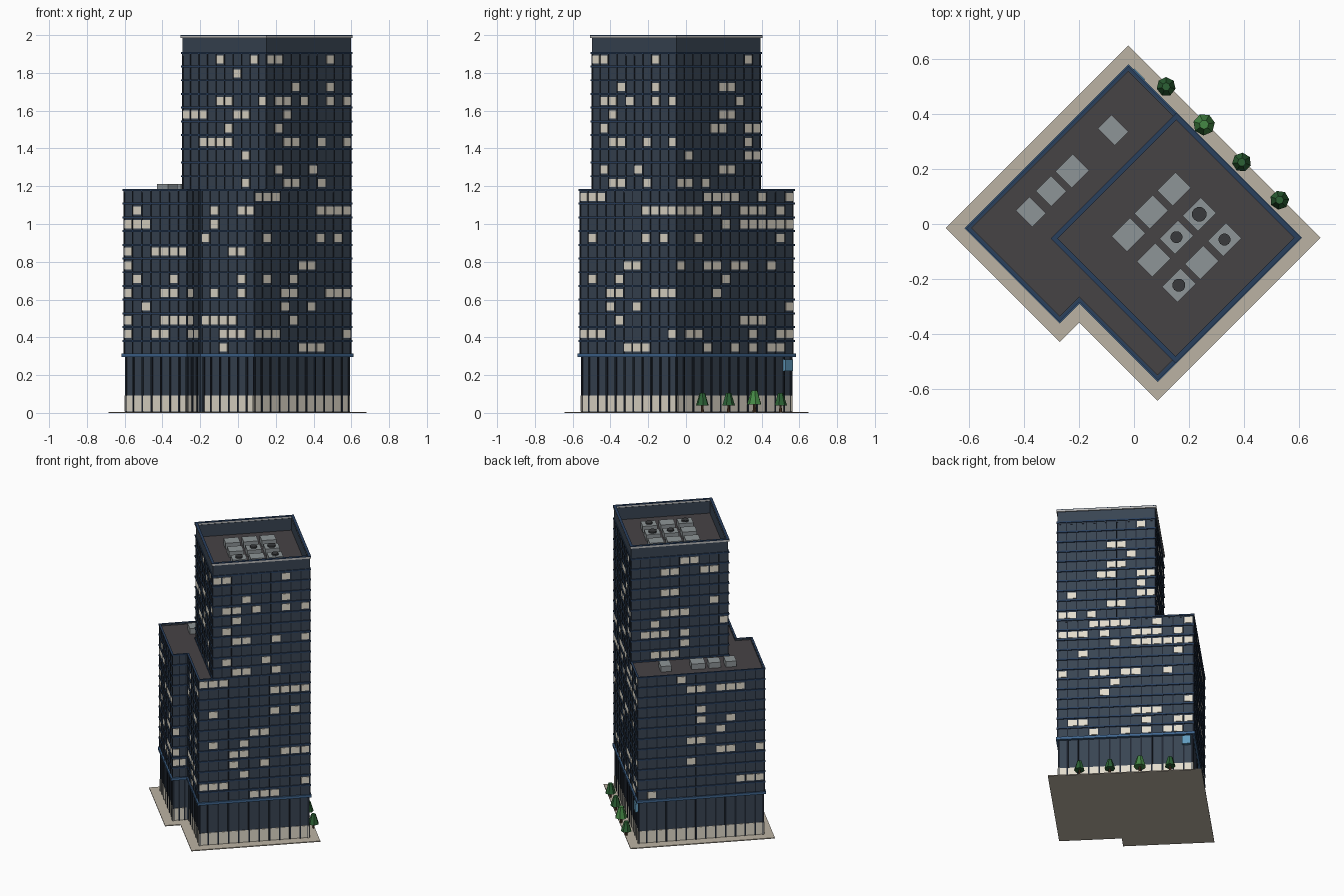
import bpy, bmesh, math, random
from mathutils import Matrix, Vector

if "Cube" in bpy.data.objects:
    bpy.data.objects.remove(bpy.data.objects["Cube"])

random.seed(7)
TURN = Matrix.Rotation(math.radians(45), 4, 'Z')   # whole building stands at 45 degrees
FLOOR, Z0 = 0.0726, 0.309                          # storey height, first storey level
Z_LOW, Z_TOWER = Z0 + 12 * FLOOR, Z0 + 22 * FLOOR

COL = {
    "glass": (0.04, 0.058, 0.085), "dark": (0.014, 0.02, 0.032), "ledge": (0.022, 0.05, 0.11),
    "band": (0.05, 0.13, 0.27), "lit": (0.76, 0.71, 0.6), "roof": (0.062, 0.056, 0.06),
    "paving": (0.5, 0.45, 0.37), "metal": (0.27, 0.3, 0.31), "fan": (0.04, 0.042, 0.045),
    "trim": (0.5, 0.5, 0.5), "sign": (0.12, 0.33, 0.52), "trunk": (0.1, 0.05, 0.025),
    "leaf": (0.025, 0.12, 0.035), "leaf_light": (0.06, 0.25, 0.06),
}
MAT = {}
for key, c in COL.items():
    MAT[key] = bpy.data.materials.new(key)
    MAT[key].diffuse_color = (*c, 1)

# Footprints, counter-clockwise, in the building's own axes
BLOCK = [(.392, -.463), (.392, .421), (-.442, .421), (-.442, -.06), (-.341, -.06), (-.341, -.463)]
TOWER = [(.392, -.463), (.392, .175), (-.25, .175), (-.25, -.463)]


def finish(name, bm, mat, turn=True):
    me = bpy.data.meshes.new(name)
    if turn:
        bm.transform(TURN)
    bm.to_mesh(me)
    bm.free()
    me.materials.append(MAT[mat])
    ob = bpy.data.objects.new(name, me)
    bpy.context.collection.objects.link(ob)
    return ob


def edges(outline):
    pts = [Vector((*p, 0)) for p in outline]
    for a, b in zip(pts, pts[1:] + pts[:1]):
        t = (b - a).normalized()
        yield a, t, Vector((t.y, -t.x, 0)), (b - a).length


def offset(outline, d):
    es = list(edges(outline))
    return [e[0] + (e[2] + es[i - 1][2]) * d for i, e in enumerate(es)]


def prism(bm, outline, d, z0, z1):
    lo, hi = ([bm.verts.new((p.x, p.y, z)) for p in offset(outline, d)] for z in (z0, z1))
    n = len(lo)
    bm.faces.new(lo[::-1])
    bm.faces.new(hi)
    for i in range(n):
        j = (i + 1) % n
        bm.faces.new((lo[i], lo[j], hi[j], hi[i]))


def ring(bm, outline, d_out, d_in, z0, z1):
    loops = [[bm.verts.new((p.x, p.y, z)) for p in offset(outline, d)]
             for d, z in ((d_out, z0), (d_out, z1), (d_in, z1), (d_in, z0))]
    n = len(outline)
    for k in range(4):
        a, b = loops[k], loops[(k + 1) % 4]
        for i in range(n):
            j = (i + 1) % n
            bm.faces.new((a[i], a[j], b[j], b[i]))


def box(bm, centre, size, t=Vector((1, 0, 0)), n=Vector((0, 1, 0))):
    rot = Matrix((t, n, t.cross(n))).transposed().to_4x4()
    bmesh.ops.create_cube(bm, size=1, matrix=Matrix.Translation(centre) @ rot @ Matrix.Diagonal((*size, 1)))


def solid(name, mat, outline, d, z0, z1):
    bm = bmesh.new()
    prism(bm, outline, d, z0, z1)
    return finish(name, bm, mat)


def rim(name, mat, outline, d_out, d_in, z0, z1):
    bm = bmesh.new()
    ring(bm, outline, d_out, d_in, z0, z1)
    return finish(name, bm, mat)


def facade(name, outline, first, last, z_top):
    """Floor ledges, mullions and lit windows on every side."""
    ledges, mullions, lit = bmesh.new(), bmesh.new(), bmesh.new()
    for k in range(first, last + 1):
        z = Z0 + k * FLOOR
        ring(ledges, outline, 0.001, -0.01, z - 0.005, z + 0.005)
    zb = Z0 + first * FLOOR
    for a, t, n, length in edges(outline):
        bays = max(1, round(length / 0.066))
        w = length / bays
        for i in range(bays + 1):
            s = min(max(i * w, 0.007), length - 0.007)
            box(mullions, a + t * s - n * 0.006 + Vector((0, 0, (zb + z_top) / 2)),
                (0.006, 0.007, z_top - zb), t, n)
        for k in range(first, last):
            on = False
            for i in range(bays):
                on = random.random() < (0.36 if on else 0.15)
                if on:
                    c = a + t * (i + 0.5) * w - n * 0.006 + Vector((0, 0, Z0 + (k + 0.5) * FLOOR))
                    box(lit, c, (w * 0.84, 0.006, 0.043), t, n)
    finish(name + "_ledges", ledges, "ledge")
    finish(name + "_mullions", mullions, "dark")
    finish(name + "_lit_windows", lit, "lit")


# Paving slab and ground storey
solid("paving", "paving", BLOCK, 0.053, 0, 0.006)
solid("ground_storey", "glass", BLOCK, -0.014, 0.004, 0.3)
posts, shops = bmesh.new(), bmesh.new()
for a, t, n, length in edges(BLOCK):
    bays = round(length / 0.066)
    w = length / bays
    for i in range(bays + 1):
        s = min(max(i * w, 0.014), length - 0.014)
        box(posts, a + t * s - n * 0.013 + Vector((0, 0, 0.152)), (0.01, 0.01, 0.296), t, n)
        if i < bays:
            box(shops, a + t * (i + .5) * w - n * 0.014 + Vector((0, 0, 0.049)), (w * 0.88, 0.006, 0.084), t, n)
finish("ground_posts", posts, "dark")
finish("shop_windows", shops, "lit")
rim("ground_band", "band", BLOCK, 0.005, -0.02, 0.296, 0.314)

# Lower block
solid("block_wall", "glass", BLOCK, -0.006, 0.3, Z_LOW - 0.012)
facade("block", BLOCK, 0, 12, Z_LOW)
rim("block_parapet", "glass", BLOCK, -0.005, -0.014, Z_LOW - 0.014, Z_LOW + 0.003)
solid("block_roof", "roof", BLOCK, -0.013, Z_LOW - 0.014, Z_LOW - 0.007)

# Tower with a tall parapet round a sunken roof
solid("tower_wall", "glass", TOWER, -0.006, Z_LOW - 0.01, 1.895)
facade("tower", TOWER, 12, 22, Z_TOWER)
rim("tower_parapet", "glass", TOWER, -0.005, -0.016, 1.89, 1.985)
rim("tower_trim", "trim", TOWER, 0.002, -0.014, 1.984, 1.996)
rim("tower_coping", "ledge", TOWER, 0.002, -0.016, 1.996, 2.0)
solid("tower_roof", "roof", TOWER, -0.015, 1.893, 1.9)

# Roof plant: grid of units on the tower, a row on the lower roof
units, fans = bmesh.new(), bmesh.new()
FANS = {(0, 1): .027, (1, 1): .022, (0, 2): .022, (2, 2): .024}
for i in range(3):
    for j in range(3):
        c = Vector((0.193 - 0.1175 * i, -0.013 - 0.13 * j, 1.92))
        box(units, c, (0.095, 0.08, 0.044))
        if (i, j) in FANS:
            r = FANS[(i, j)]
            bmesh.ops.create_cone(fans, cap_ends=True, segments=12, radius1=r, radius2=r, depth=0.012,
                                  matrix=Matrix.Translation(c + Vector((0, 0, 0.026))))
for x, y, su, sv in ((-.076, .342, .07, .088), (-.225, .193, .09, .085),
                     (-.302, .12, .078, .08), (-.375, .044, .07, .085)):
    p = TURN.inverted() @ Vector((x, y, 0))
    box(units, Vector((p.x, p.y, Z_LOW + 0.011)), (su, sv, 0.042))
finish("roof_units", units, "metal")
finish("roof_fans", fans, "fan")

# Blank sign panel on the back right wall
bm = bmesh.new()
box(bm, Vector((0.391, 0.372, 0.253)), (0.02, 0.055, 0.06))
finish("sign_panel", bm, "sign")

# Street trees
for i, (x, y, s) in enumerate(((.117, .5, 1), (.255, .362, 1.14), (.392, .225, 1), (.53, .087, 1))):
    for part, mat, r1, r2, z0, z1 in (("trunk", "trunk", .008, .006, .004, .045),
                                      ("crown", "leaf_light" if i == 1 else "leaf", .035, .015, .038, .104)):
        bm = bmesh.new()
        m = Matrix.Translation((x, y, s * (z0 + z1) / 2)) @ Matrix.Rotation(i * 0.4, 4, 'Z')
        bmesh.ops.create_cone(bm, cap_ends=True, segments=7, radius1=r1 * s, radius2=r2 * s,
                              depth=(z1 - z0) * s, matrix=m)
        finish(f"tree_{part}_{i + 1}", bm, mat, turn=False)

for m in bpy.data.materials:
    if m.users and not m.is_grease_pencil:
        m.use_nodes = True
        m.node_tree.nodes["Principled BSDF"].inputs["Base Color"].default_value = m.diffuse_color
